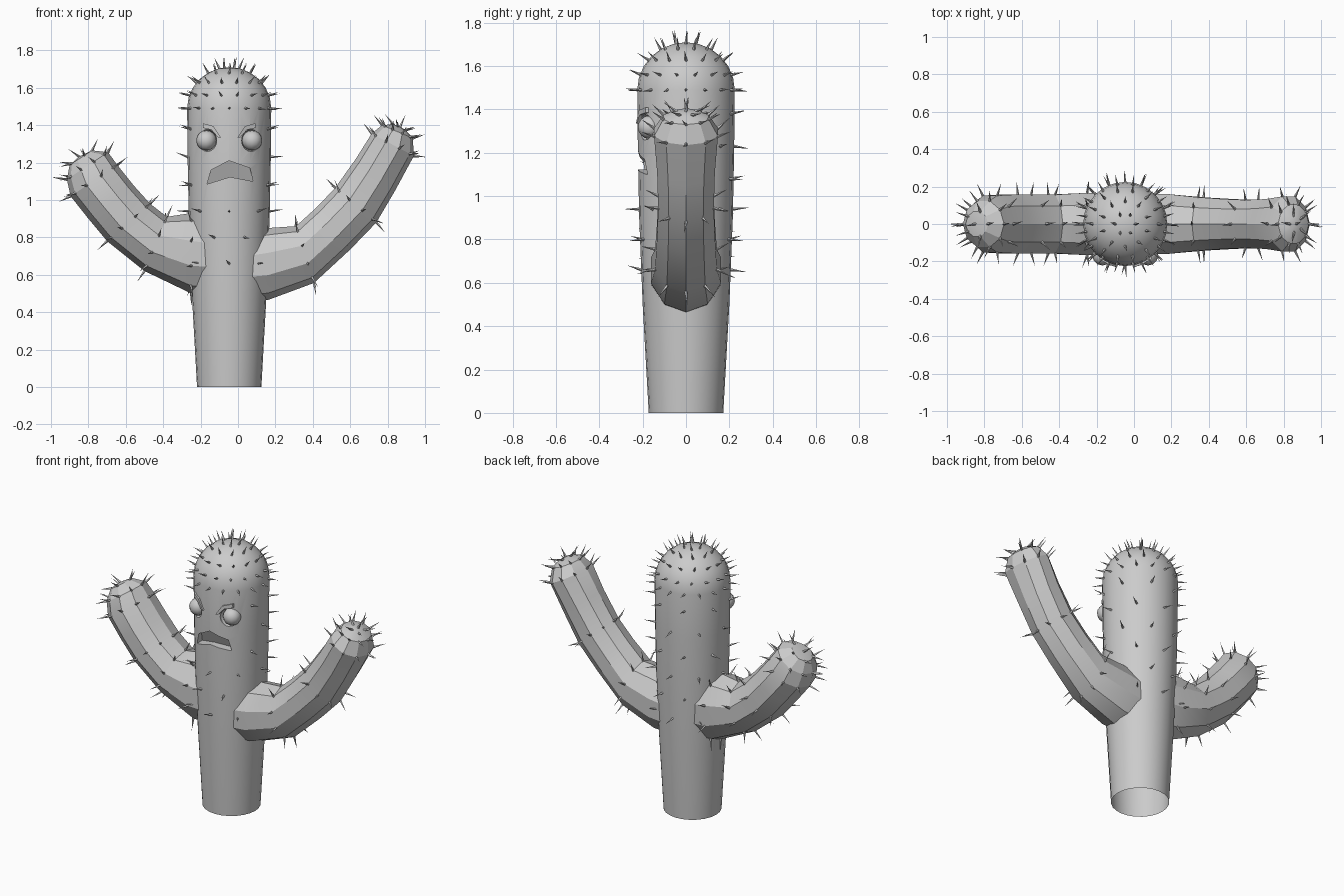
import bpy, bmesh, math, random
from mathutils import Vector, Matrix

if "Cube" in bpy.data.objects:
    bpy.data.objects.remove(bpy.data.objects["Cube"])

random.seed(4)
CX = -0.047                      # trunk axis
grey = bpy.data.materials.new("cactus grey")
grey.diffuse_color = (0.6, 0.6, 0.6, 1)
grey.use_nodes = True
grey.node_tree.nodes["Principled BSDF"].inputs["Base Color"].default_value = grey.diffuse_color


def make(name, bm, smooth=None):
    bmesh.ops.recalc_face_normals(bm, faces=bm.faces)
    me = bpy.data.meshes.new(name)
    bm.to_mesh(me)
    bm.free()
    ob = bpy.data.objects.new(name, me)
    bpy.context.collection.objects.link(ob)
    me.materials.append(grey)
    if smooth:
        shade(ob, smooth)
    return ob


def shade(ob, angle):
    bpy.ops.object.select_all(action='DESELECT')
    ob.select_set(True)
    bpy.context.view_layer.objects.active = ob
    bpy.ops.object.shade_smooth_by_angle(angle=math.radians(angle))


def loft(rings, cap_start=True, tip=None):
    bm = bmesh.new()
    vs = [[bm.verts.new(p) for p in r] for r in rings]
    n = len(vs[0])
    for a, b in zip(vs, vs[1:]):
        for i in range(n):
            j = (i + 1) % n
            bm.faces.new((a[i], a[j], b[j], b[i]))
    if cap_start:
        bm.faces.new(vs[0])
    if tip is None:
        bm.faces.new(vs[-1])
    else:
        t = bm.verts.new(tip)
        for i in range(n):
            bm.faces.new((vs[-1][i], vs[-1][(i + 1) % n], t))
    return bm


def prism(points, y_front, y_back):
    """x-z outline extruded along y; depths are functions of the point"""
    return loft([[(x, y_front(x, z), z) for x, z in points],
                 [(x, y_back(x, z), z) for x, z in points]])


# --- trunk -----------------------------------------------------------------
profile = [(0.172, 0), (0.2, 0.5), (0.216, 0.9), (0.222, 1.2), (0.225, 1.49)]
dome = [(0.225 * math.cos(a), 1.49 + 0.22 * math.sin(a))
        for a in (math.radians(d) for d in (15, 30, 45, 60, 75))]


def radius(z):
    for (r0, z0), (r1, z1) in zip(profile, profile[1:]):
        if z <= z1:
            return r0 + (r1 - r0) * (z - z0) / (z1 - z0)
    return 0.225


def front_y(x, z):
    return -math.sqrt(max(radius(z) ** 2 - (x - CX) ** 2, 0))


N = 24
rings = [[(CX + r * math.cos(math.tau * i / N), r * math.sin(math.tau * i / N), z)
          for i in range(N)] for r, z in profile + dome]
trunk = make("trunk", loft(rings, tip=(CX, 0, 1.71)))

# mouth and eye socket cutters
mouth = [(-0.165, 1.085), (-0.144, 1.16), (-0.048, 1.21),
         (0.064, 1.17), (0.08, 1.10), (-0.043, 1.123)]
cutters = [make("mouth_cutter", prism(mouth, lambda x, z: -0.4,
           lambda x, z: front_y(x, z) + 0.01 + 0.35 * (1.21 - z)))]
EYES = ((-0.169, "left"), (0.075, "right"))
for ex, side in EYES:
    bm = bmesh.new()
    bmesh.ops.create_uvsphere(bm, u_segments=12, v_segments=8, radius=0.06,
                              matrix=Matrix.Translation((ex, -0.195, 1.318)))
    cutters.append(make(side + "_socket_cutter", bm))
for c in cutters:
    c.hide_render = True
    m = trunk.modifiers.new("cut", 'BOOLEAN')
    m.operation, m.solver, m.object = 'DIFFERENCE', 'EXACT', c
    bpy.context.view_layer.objects.active = trunk
    bpy.ops.object.modifier_apply(modifier=m.name)
for c in cutters:
    bpy.data.objects.remove(c)

# open underside
bm = bmesh.new()
bm.from_mesh(trunk.data)
bottom = [f for f in bm.faces if all(v.co.z < 0.001 for v in f.verts)]
bmesh.ops.delete(bm, geom=bottom, context='FACES_ONLY')
bm.to_mesh(trunk.data)
bm.free()
shade(trunk, 25)

# --- eyes and brows --------------------------------------------------------
for ex, side in EYES:
    bm = bmesh.new()
    bmesh.ops.create_uvsphere(bm, u_segments=12, v_segments=8, radius=0.054,
                              matrix=Matrix.Translation((ex, -0.168, 1.318)))
    make(side + "_eye", bm, 40)
    s = -1 if side == "left" else 1
    brow = [(CX + s * dx, z) for dx, z in
            ((0.14, 1.41), (0.085, 1.395), (0.045, 1.335),
             (0.06, 1.335), (0.095, 1.375), (0.14, 1.385))]
    make(side + "_brow", prism(brow, lambda x, z: front_y(x, z) - 0.012,
                               lambda x, z: front_y(x, z) + 0.02))

# --- spines ----------------------------------------------------------------
spines = bmesh.new()


def spine(p, d, length=0.075, wobble=0.25):
    d = Vector(d).normalized()
    d += Vector([random.uniform(-wobble, wobble) for _ in range(3)])
    d.normalize()
    rot = d.to_track_quat('Z', 'Y').to_matrix().to_4x4()
    mid = Vector(p) + d * (length / 2 - 0.008)
    bmesh.ops.create_cone(spines, cap_ends=False, segments=4, radius1=0.008,
                          radius2=0, depth=length, matrix=Matrix.Translation(mid) @ rot)


# dome rows
for count, deg in ((16, 0), (16, 18), (14, 38), (10, 58), (6, 76)):
    e = math.radians(deg)
    for i in range(count):
        a = math.tau * (i + 0.5 * (deg in (18, 58))) / count
        d = Vector((math.cos(a) * math.cos(e), math.sin(a) * math.cos(e), math.sin(e)))
        spine(Vector((CX, 0, 1.49)) + d * 0.223, d, 0.07, 0.15)
# staggered trunk rows, leaving the face clear
for k, z in enumerate((0.66, 0.8, 0.94, 1.08, 1.23, 1.38)):
    for i in range(8):
        a = math.tau * (i + 0.5 * (k % 2)) / 8
        if z > 1 and math.sin(a) < -0.5:
            continue
        d = Vector((math.cos(a), math.sin(a), 0.1))
        spine((CX + radius(z) * d.x, radius(z) * d.y, z), d, 0.08)


# --- arms: (underside point, upper point, half width in y, spine step) -----
def arm(name, sections, tip):
    n = 10
    rings = []
    for lo, hi, w, step in sections:
        lo, hi = Vector((lo[0], 0, lo[1])), Vector((hi[0], 0, hi[1]))
        c, h = (lo + hi) / 2, (hi - lo) / 2
        ring = []
        for i in range(n):
            a = math.tau * i / n
            ring.append(c + h * math.cos(a) + Vector((0, w * math.sin(a), 0)))
        rings.append(ring)
        if step:
            t = Vector((tip[0], 0, tip[1])) - c
            along = t.normalized() * (0.6 if t.length < 0.12 else 0.1)
            for i in range(0, n, step):
                spine(ring[i], (ring[i] - c).normalized() + along, 0.08)
    tip = Vector((tip[0], 0, tip[1]))
    spine(tip, tip - (rings[-2][0] + rings[-2][n // 2]) / 2, 0.08)
    make(name, loft(rings, tip=tip), 22)


arm("left_arm", [
    ((-0.10, 0.50), (-0.12, 0.90), 0.165, 0),
    ((-0.25, 0.50), (-0.25, 0.93), 0.175, 1),
    ((-0.50, 0.62), (-0.38, 0.91), 0.165, 1),
    ((-0.70, 0.78), (-0.47, 0.98), 0.165, 1),
    ((-0.80, 0.90), (-0.56, 1.08), 0.165, 0),
    ((-0.895, 1.02), (-0.645, 1.187), 0.16, 1),
    ((-0.915, 1.11), (-0.695, 1.255), 0.13, 1),
    ((-0.90, 1.187), (-0.78, 1.265), 0.07, 2)], (-0.85, 1.232))
arm("right_arm", [
    ((0.02, 0.46), (0.02, 0.82), 0.165, 0),
    ((0.16, 0.465), (0.16, 0.85), 0.17, 0),
    ((0.406, 0.556), (0.31, 0.86), 0.15, 1),
    ((0.60, 0.735), (0.42, 0.96), 0.14, 0),
    ((0.74, 0.88), (0.52, 1.065), 0.135, 1),
    ((0.84, 1.05), (0.63, 1.22), 0.14, 0),
    ((0.94, 1.235), (0.715, 1.355), 0.155, 1),
    ((0.935, 1.33), (0.77, 1.40), 0.11, 1),
    ((0.90, 1.37), (0.83, 1.405), 0.05, 2)], (0.867, 1.392))

# outermost side spines
spine((-0.905, 0, 1.107), (-1, 0, 0.15), 0.1, 0)
spine((0.94, 0, 1.24), (1, 0, -0.2), 0.069, 0)
make("spines", spines)
